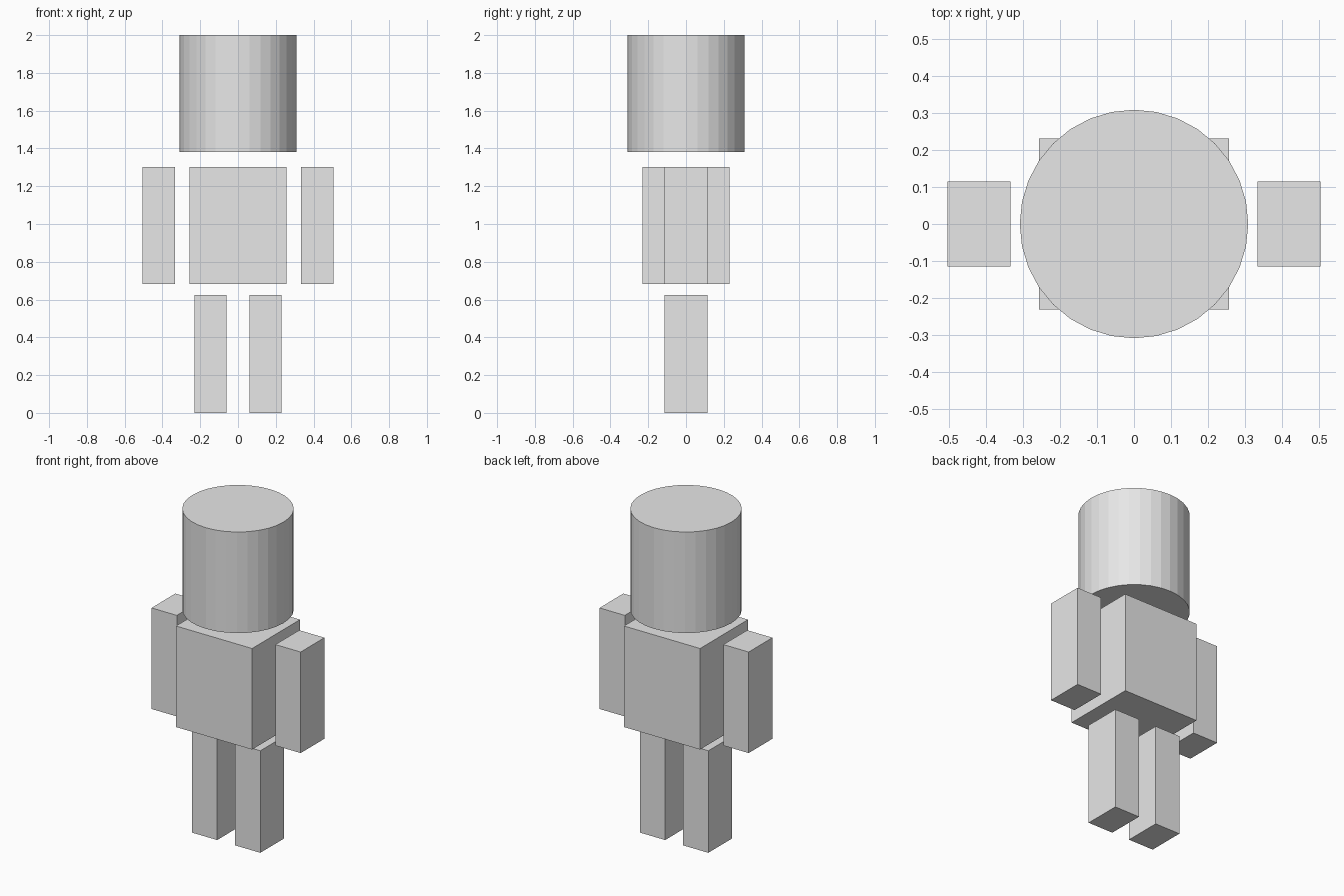
import bpy

cube = bpy.data.objects.get("Cube")
if cube:
    bpy.data.objects.remove(cube, do_unlink=True)

# One plain grey material for the whole figure
grey = bpy.data.materials.new("light_grey")
grey.use_nodes = True
colour = (0.8, 0.8, 0.8, 1.0)
grey.diffuse_color = colour
grey.node_tree.nodes["Principled BSDF"].inputs["Base Color"].default_value = colour


def finish(name):
    obj = bpy.context.object
    obj.name = name
    obj.data.name = name
    obj.data.materials.append(grey)
    return obj


def box(name, centre, size):
    bpy.ops.mesh.primitive_cube_add(size=1, location=centre)
    obj = finish(name)
    obj.scale = size
    bpy.ops.object.transform_apply(location=False, rotation=False, scale=True)
    return obj


# Head: flat-shaded cylinder floating above the torso
bpy.ops.mesh.primitive_cylinder_add(vertices=32, radius=0.309, depth=0.618,
                                    location=(0, 0, 1.691))
finish("head")

# Torso
box("torso", (0, 0, 0.992), (0.515, 0.463, 0.618))

# Arms and legs, one pair per side
for side, sign in (("left", 1), ("right", -1)):
    box(side + "_arm", (sign * 0.419, 0, 0.992), (0.171, 0.23, 0.618))
    box(side + "_leg", (sign * 0.146, 0, 0.312), (0.171, 0.23, 0.624))
